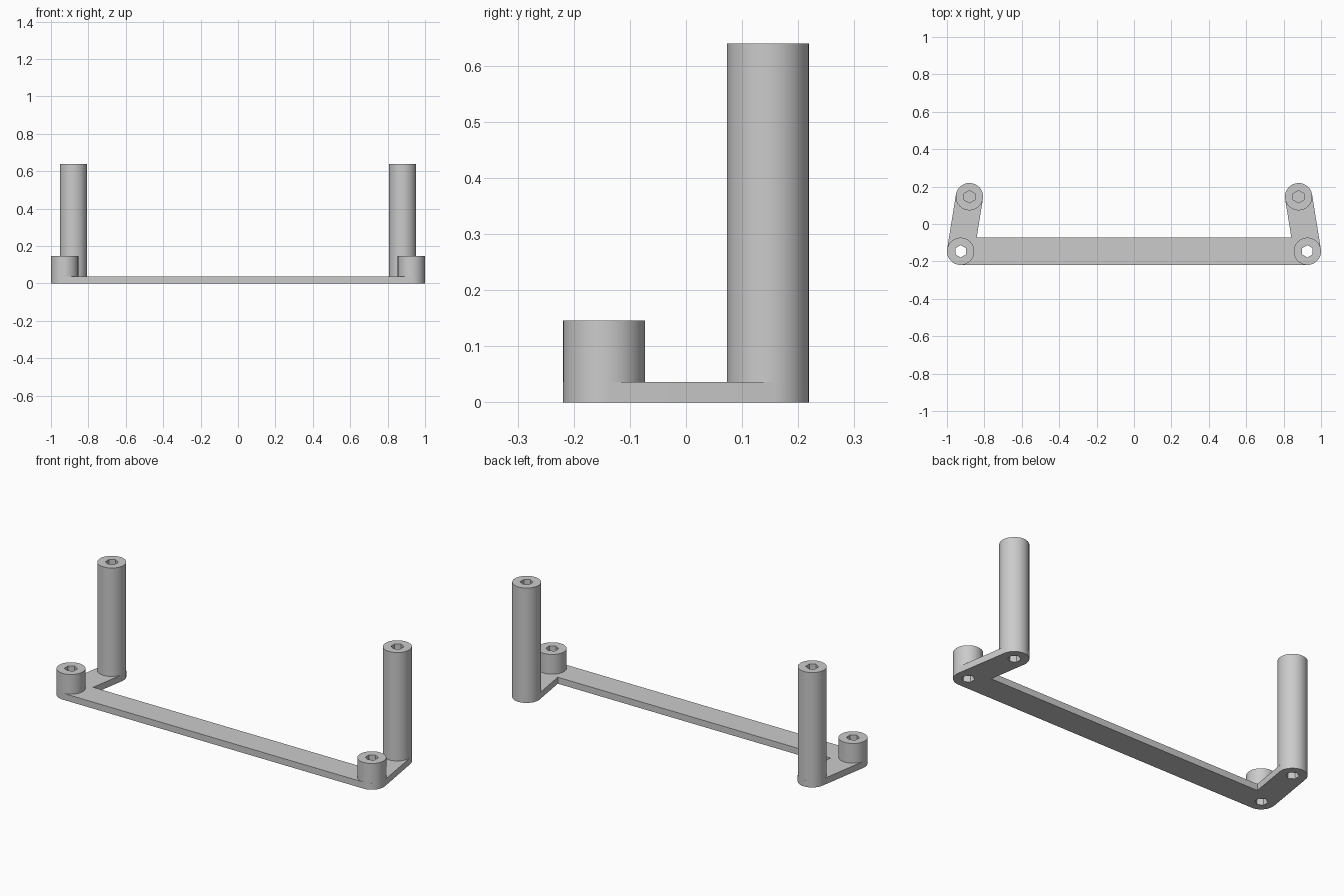
import bpy, bmesh, math
from mathutils import Vector

cube = bpy.data.objects.get("Cube")
if cube:
    bpy.data.objects.remove(cube, do_unlink=True)

R = 0.073            # post radius and rounded plate end
THICK = 0.036        # plate thickness
HOLE_R = 0.033       # hexagonal hole, corner radius
SHORT, SHORT_TOP = Vector((0.927, -0.146)), 0.146
TALL, TALL_TOP = Vector((0.88, 0.146)), 0.64
POCKET = 0.146       # depth of the blind holes in the tall posts

grey = bpy.data.materials.new("light_grey")
grey.use_nodes = True
colour = (0.6, 0.6, 0.6, 1)
grey.diffuse_color = colour
grey.node_tree.nodes["Principled BSDF"].inputs["Base Color"].default_value = colour


def prism(name, outline, z0, z1):
    """Extrude a closed outline from z0 to z1."""
    bm = bmesh.new()
    face = bm.faces.new([bm.verts.new((p[0], p[1], z0)) for p in outline])
    top = bmesh.ops.extrude_face_region(bm, geom=[face])["geom"]
    bmesh.ops.translate(bm, vec=(0, 0, z1 - z0),
                        verts=[v for v in top if isinstance(v, bmesh.types.BMVert)])
    bmesh.ops.recalc_face_normals(bm, faces=bm.faces)
    mesh = bpy.data.meshes.new(name)
    bm.to_mesh(mesh)
    bm.free()
    obj = bpy.data.objects.new(name, mesh)
    bpy.context.collection.objects.link(obj)
    mesh.materials.append(grey)
    return obj


def arc(centre, start, end, steps):
    return [centre + R * Vector((math.cos(a), math.sin(a)))
            for a in (start + (end - start) * i / steps for i in range(steps + 1))]


def circle(centre, radius, sides):
    return [centre + radius * Vector((math.sin(t), math.cos(t)))
            for t in (2 * math.pi * i / sides for i in range(sides))]


def cut_hole(obj, centre, z0, z1):
    cutter = prism("hole_cutter", circle(centre, HOLE_R, 6), z0, z1)
    cutter.hide_render = True
    mod = obj.modifiers.new("hole", "BOOLEAN")
    mod.operation, mod.solver, mod.object = "DIFFERENCE", "EXACT", cutter
    activate(obj)
    bpy.ops.object.modifier_apply(modifier=mod.name)
    bpy.data.objects.remove(cutter, do_unlink=True)


def activate(obj):
    bpy.ops.object.select_all(action="DESELECT")
    obj.select_set(True)
    bpy.context.view_layer.objects.active = obj


# U-shaped base plate: half outline with rounded ends, then mirrored
along = (TALL - SHORT).normalized()
outward = Vector((along.y, -along.x))
angle = math.atan2(outward.y, outward.x)
inner_y = SHORT.y + R
start = SHORT - R * outward
inner = start + along * ((inner_y - start.y) / along.y)
half = (arc(SHORT, -math.pi / 2, angle, 16)
        + arc(TALL, angle, angle + math.pi, 24) + [inner])
outline = half + [Vector((-p.x, p.y)) for p in reversed(half)]
plate = prism("base_plate", outline, 0, THICK)
parts = [plate]

# Short and tall posts on each side, with hexagonal holes
for side, s in (("left", 1), ("right", -1)):
    short_at = Vector((s * SHORT.x, SHORT.y))
    tall_at = Vector((s * TALL.x, TALL.y))
    short = prism(side + "_short_post", circle(short_at, R, 48), THICK, SHORT_TOP)
    tall = prism(side + "_tall_post", circle(tall_at, R, 48), THICK, TALL_TOP)
    cut_hole(short, short_at, -0.1, SHORT_TOP + 0.1)
    cut_hole(tall, tall_at, -0.1, POCKET)
    cut_hole(tall, tall_at, TALL_TOP - POCKET, TALL_TOP + 0.1)
    cut_hole(plate, short_at, -0.1, 0.1)
    cut_hole(plate, tall_at, -0.1, 0.1)
    parts += [short, tall]

for part in parts:
    activate(part)
    bpy.ops.object.shade_smooth_by_angle(angle=math.radians(30))
